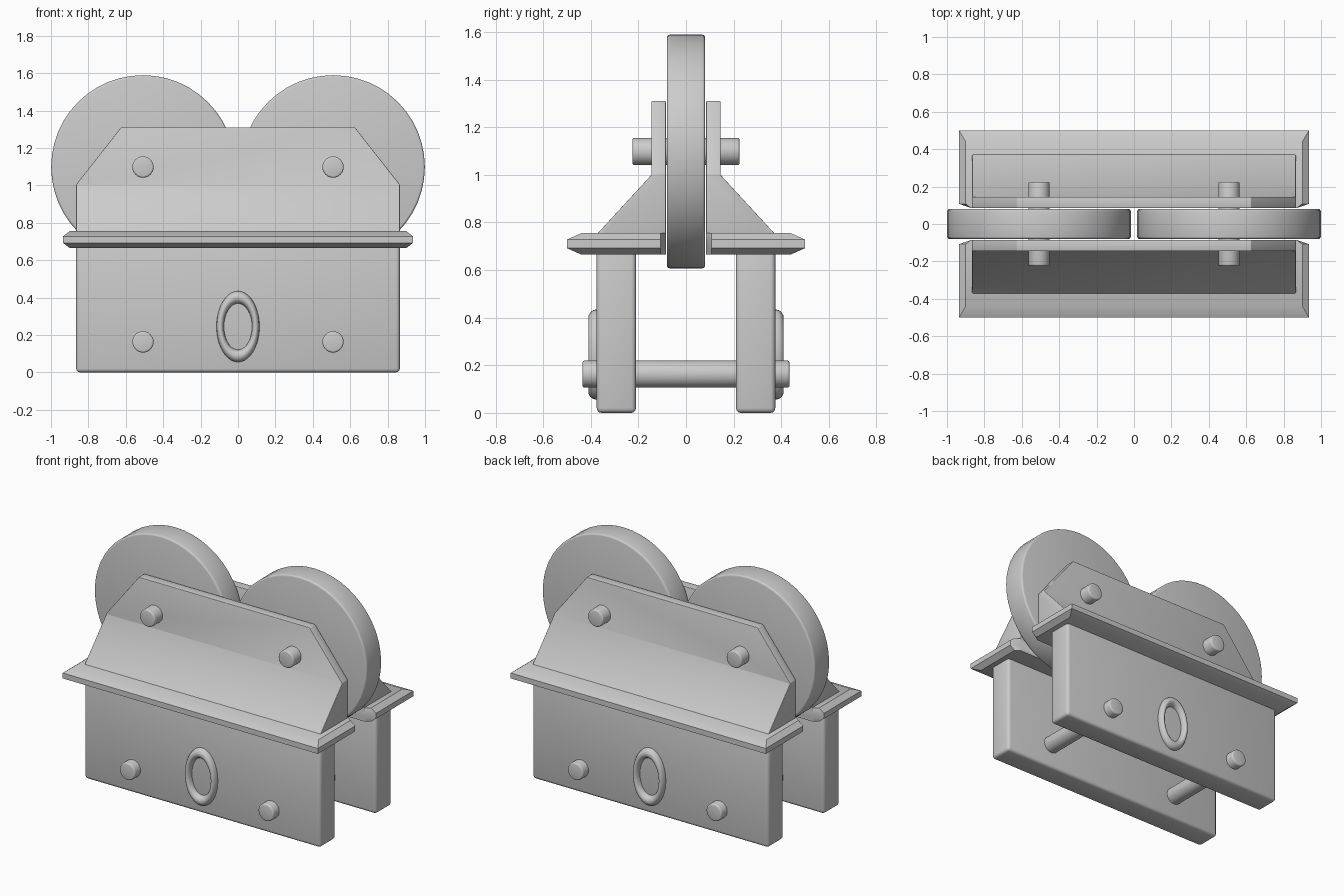
import bpy, bmesh, math
from mathutils import Matrix, Vector

cube = bpy.data.objects.get("Cube")
if cube:
    bpy.data.objects.remove(cube, do_unlink=True)

grey = bpy.data.materials.new("plain_grey")
grey.use_nodes = True
colour = (0.6, 0.6, 0.6, 1)
grey.diffuse_color = colour
grey.node_tree.nodes["Principled BSDF"].inputs["Base Color"].default_value = colour


def finish(bm, name, angle=35):
    bmesh.ops.recalc_face_normals(bm, faces=bm.faces)
    mesh = bpy.data.meshes.new(name)
    bm.to_mesh(mesh)
    bm.free()
    mesh.materials.append(grey)
    obj = bpy.data.objects.new(name, mesh)
    bpy.context.collection.objects.link(obj)
    bpy.ops.object.select_all(action='DESELECT')
    obj.select_set(True)
    bpy.context.view_layer.objects.active = obj
    bpy.ops.object.shade_smooth_by_angle(angle=math.radians(angle))
    return obj


def round_edges(bm, width, min_angle=25):
    bmesh.ops.recalc_face_normals(bm, faces=bm.faces)
    # only outward corners are rounded
    edges = [e for e in bm.edges if e.calc_face_angle_signed(0) > math.radians(min_angle)]
    bmesh.ops.bevel(bm, geom=edges, offset=width, segments=3, profile=0.5,
                    affect='EDGES', clamp_overlap=True)


def loft(bm, rings):
    loops = [[bm.verts.new(p) for p in ring] for ring in rings]
    for a, b in zip(loops, loops[1:]):
        for i in range(len(a)):
            j = (i + 1) % len(a)
            bm.faces.new((a[i], a[j], b[j], b[i]))
    bm.faces.new(loops[0])
    bm.faces.new(loops[-1])


def rod(name, x, z, radius, half, bevel, sides):
    bm = bmesh.new()
    turn = Matrix.Translation((x, 0, z)) @ Matrix.Rotation(math.pi / 2, 4, 'X')
    bmesh.ops.create_cone(bm, cap_ends=True, segments=sides, radius1=radius,
                          radius2=radius, depth=2 * half, matrix=turn)
    round_edges(bm, bevel, 60)
    finish(bm, name)


def lower_panel(name, s):
    bm = bmesh.new()
    loft(bm, [[(x, s * y, z) for y, z in ((0.21, 0), (0.375, 0), (0.375, 0.71), (0.21, 0.71))]
              for x in (-0.865, 0.865)])
    round_edges(bm, 0.02)
    finish(bm, name)


def ledge(name, s):
    bm = bmesh.new()
    rings = []
    for z, dx, dy in ((0.665, 0.035, 0.06), (0.692, 0, 0), (0.728, 0, 0), (0.755, 0.035, 0.06)):
        w, d = 0.935 - dx, 0.5 - dy
        plan = ((-0.87, 0.085), (0.87, 0.085), (w, 0.108), (w, d), (-w, d), (-w, 0.108))
        rings.append([(x, s * y, z) for x, y in plan])
    loft(bm, rings)
    finish(bm, name, 25)


def wheel_guard(name, s):
    # sloped bracket section with both upper corners cut away
    bm = bmesh.new()
    section = ((0.085, 0.72), (0.375, 0.72), (0.375, 0.75),
               (0.145, 1.0), (0.145, 1.31), (0.085, 1.31))
    loft(bm, [[(x, s * y, z) for y, z in section] for x in (-0.865, 0.865)])
    for side in (-1, 1):
        bmesh.ops.bisect_plane(bm, geom=bm.verts[:] + bm.edges[:] + bm.faces[:],
                               plane_co=(side * 0.865, 0, 1.005),
                               plane_no=Vector((side * 0.305, 0, 0.24)).normalized(),
                               clear_outer=True)
        bmesh.ops.holes_fill(bm, edges=[e for e in bm.edges if e.is_boundary])
    round_edges(bm, 0.015)
    finish(bm, name, 45)


def oval_ring(name, s):
    bpy.ops.mesh.primitive_torus_add(major_radius=0.095, minor_radius=0.02,
                                     major_segments=40, minor_segments=14,
                                     location=(0, s * 0.375, 0.245),
                                     rotation=(math.pi / 2, 0, 0))
    ring = bpy.context.object
    ring.name = name
    ring.scale = (1, 1.65, 1.75)
    ring.data.materials.append(grey)
    bpy.ops.object.shade_smooth()


# matching halves, front and back
for label, s in (("front", -1), ("back", 1)):
    lower_panel(label + "_lower_panel", s)
    ledge(label + "_ledge", s)
    wheel_guard(label + "_wheel_guard", s)
    oval_ring(label + "_oval_ring", s)

# wheels, axles and cross pins
for label, x in (("right", -0.508), ("left", 0.508)):
    rod(label + "_wheel", x, 1.098, 0.491, 0.08, 0.012, 48)
    rod(label + "_axle", x, 1.098, 0.057, 0.225, 0.01, 32)
    rod(label + "_cross_pin", x, 0.163, 0.057, 0.435, 0.01, 32)
